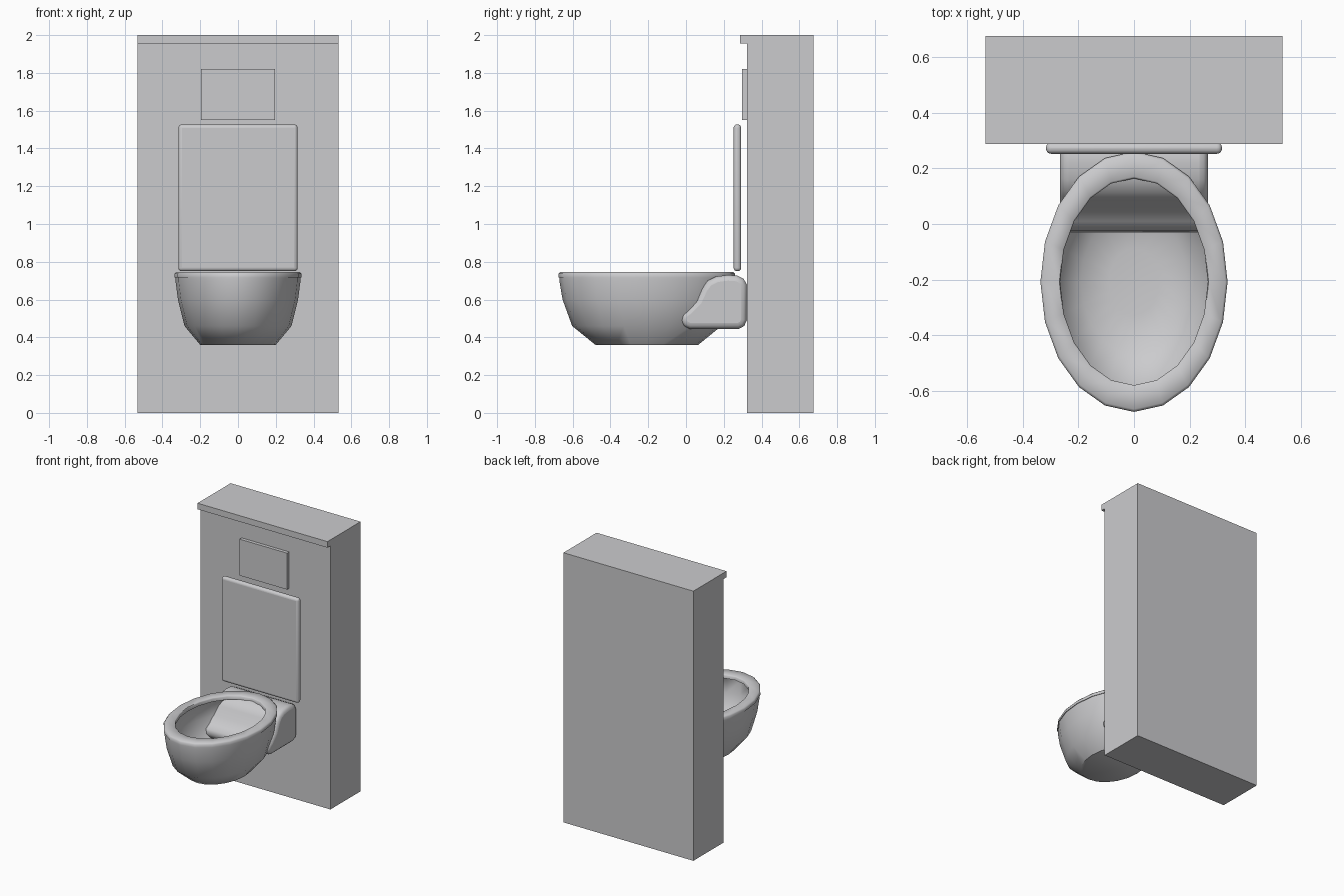
import bpy, bmesh, math

if "Cube" in bpy.data.objects:
    bpy.data.objects.remove(bpy.data.objects["Cube"])

mat = bpy.data.materials.new("light grey ceramic")
mat.diffuse_color = (0.6, 0.6, 0.615, 1)
mat.use_nodes = True
mat.node_tree.nodes["Principled BSDF"].inputs["Base Color"].default_value = mat.diffuse_color


def finish(bm, name, angle=None, bevel=0, segments=3):
    bmesh.ops.recalc_face_normals(bm, faces=bm.faces)
    me = bpy.data.meshes.new(name)
    bm.to_mesh(me)
    bm.free()
    me.materials.append(mat)
    ob = bpy.data.objects.new(name, me)
    bpy.context.collection.objects.link(ob)
    if bevel:
        m = ob.modifiers.new("Bevel", 'BEVEL')
        m.width = bevel
        m.segments = segments
        m.limit_method = 'ANGLE'
        m.angle_limit = math.radians(60)
    if angle:
        bpy.ops.object.select_all(action='DESELECT')
        ob.select_set(True)
        bpy.context.view_layer.objects.active = ob
        bpy.ops.object.shade_smooth_by_angle(angle=math.radians(angle))
    return ob


def extrude_x(name, profile, half, **kw):
    """Side profile of (y, z) points extruded across x."""
    bm = bmesh.new()
    sides = [[bm.verts.new((x, y, z)) for y, z in profile] for x in (-half, half)]
    for s in sides:
        bm.faces.new(s)
    n = len(profile)
    for i in range(n):
        j = (i + 1) % n
        bm.faces.new((sides[0][i], sides[0][j], sides[1][j], sides[1][i]))
    return finish(bm, name, **kw)


def box(name, half, y0, y1, z0, z1, **kw):
    return extrude_x(name, [(y0, z0), (y1, z0), (y1, z1), (y0, z1)], half, **kw)


def oval_loft(name, rings, closed, angle, sides=20, cy=-0.2075):
    """Loft through elliptical rings (half width, half length, z)."""
    bm = bmesh.new()
    loops = []
    for rx, ry, z in rings:
        loops.append([bm.verts.new((rx * math.sin(2 * math.pi * i / sides),
                                    cy - ry * math.cos(2 * math.pi * i / sides), z))
                      for i in range(sides)])
    pairs = list(zip(loops, loops[1:]))
    if closed:
        pairs.append((loops[-1], loops[0]))
    else:
        bm.faces.new(loops[0])
        bm.faces.new(loops[-1])
    for a, b in pairs:
        for i in range(sides):
            j = (i + 1) % sides
            bm.faces.new((a[i], a[j], b[j], b[i]))
    return finish(bm, name, angle=angle)


# Wall panel with overhanging cap
extrude_x("wall_panel", [(0.322, 0), (0.675, 0), (0.675, 2), (0.287, 2),
                         (0.287, 1.955), (0.322, 1.955)], 0.533)

# Flush plate and raised lid
box("flush_plate", 0.195, 0.297, 0.325, 1.55, 1.82)
box("lid", 0.316, 0.252, 0.292, 0.75, 1.527, bevel=0.0185, segments=4, angle=40)

# Bowl: outer wall up, rim, inner wall down to the basin floor
oval_loft("bowl", [
    (0.2, 0.272, 0.36), (0.283, 0.395, 0.46), (0.318, 0.446, 0.6),
    (0.331, 0.463, 0.7), (0.331, 0.463, 0.722),
    (0.285, 0.395, 0.722), (0.305, 0.43, 0.69), (0.303, 0.425, 0.59),
    (0.268, 0.375, 0.47), (0.19, 0.26, 0.385), (0.09, 0.12, 0.37)],
    closed=False, angle=48)

# Seat ring
oval_loft("seat", [
    (0.336, 0.467, 0.718), (0.336, 0.467, 0.737), (0.328, 0.457, 0.746),
    (0.268, 0.378, 0.746), (0.265, 0.371, 0.74), (0.265, 0.371, 0.718)],
    closed=True, angle=60)

# Rounded mount joining the bowl to the wall
extrude_x("wall_mount", [
    (0.322, 0.49), (0.322, 0.68), (0.305, 0.71), (0.27, 0.727), (0.22, 0.73),
    (0.16, 0.722), (0.115, 0.7), (0.085, 0.66), (0.055, 0.595), (0.01, 0.55),
    (-0.025, 0.525), (-0.03, 0.49), (-0.012, 0.46), (0.02, 0.445),
    (0.28, 0.445), (0.308, 0.46)], 0.265, bevel=0.03, angle=50)
